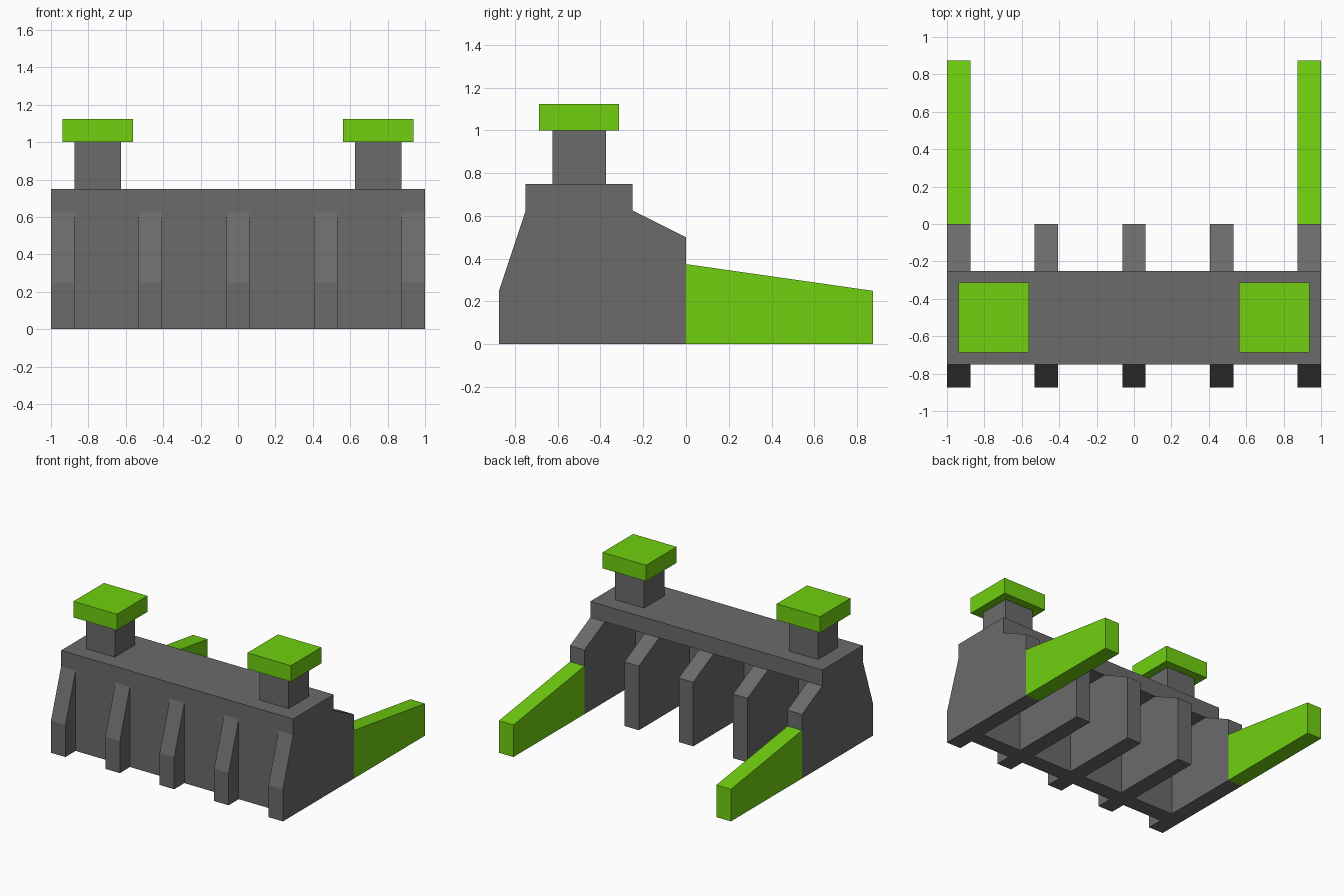
import bpy, bmesh

if "Cube" in bpy.data.objects:
    bpy.data.objects.remove(bpy.data.objects["Cube"])


def material(name, rgb):
    m = bpy.data.materials.new(name)
    m.diffuse_color = (*rgb, 1)
    m.use_nodes = True
    m.node_tree.nodes["Principled BSDF"].inputs["Base Color"].default_value = m.diffuse_color
    return m


GREY = material("dark grey", (0.145, 0.145, 0.145))
GREEN = material("bright green", (0.162, 0.63, 0.005))


def extrude_x(name, profile, x0, x1, mat):
    """Extrude a closed (y, z) profile from x0 to x1."""
    bm = bmesh.new()
    face = bm.faces.new([bm.verts.new((x0, y, z)) for y, z in profile])
    new = bmesh.ops.extrude_face_region(bm, geom=[face])["geom"]
    bmesh.ops.translate(bm, vec=(x1 - x0, 0, 0),
                        verts=[g for g in new if isinstance(g, bmesh.types.BMVert)])
    bmesh.ops.recalc_face_normals(bm, faces=bm.faces)
    me = bpy.data.meshes.new(name)
    bm.to_mesh(me)
    bm.free()
    me.materials.append(mat)
    ob = bpy.data.objects.new(name, me)
    bpy.context.collection.objects.link(ob)
    return ob


def box(name, x, y, z, mat):
    return extrude_x(name, [(y[0], z[0]), (y[1], z[0]), (y[1], z[1]), (y[0], z[1])],
                     x[0], x[1], mat)


# Thin wall with a wide slab on top
extrude_x("wall_and_slab", [(-0.75, 0), (-0.625, 0), (-0.625, 0.625), (-0.25, 0.625),
                            (-0.25, 0.75), (-0.75, 0.75)], -1, 1, GREY)

# Five supporting ribs
rib = [(-0.875, 0), (0, 0), (0, 0.5), (-0.25, 0.625), (-0.75, 0.625), (-0.875, 0.25)]
for i in range(5):
    x = (i - 2) * 0.46875
    extrude_x(f"rib_{i + 1}", rib, x - 0.0625, x + 0.0625, GREY)

# Posts, pads and rear arms on both sides
arm = [(0, 0), (0.875, 0), (0.875, 0.25), (0, 0.375)]
for side, s in (("left", -1), ("right", 1)):
    c = 0.75 * s
    box(f"post_{side}", (c - 0.125, c + 0.125), (-0.625, -0.375), (0.75, 1), GREY)
    box(f"pad_{side}", (c - 0.1875, c + 0.1875), (-0.6875, -0.3125), (1, 1.125), GREEN)
    c = 0.9375 * s
    extrude_x(f"arm_{side}", arm, c - 0.0625, c + 0.0625, GREEN)
